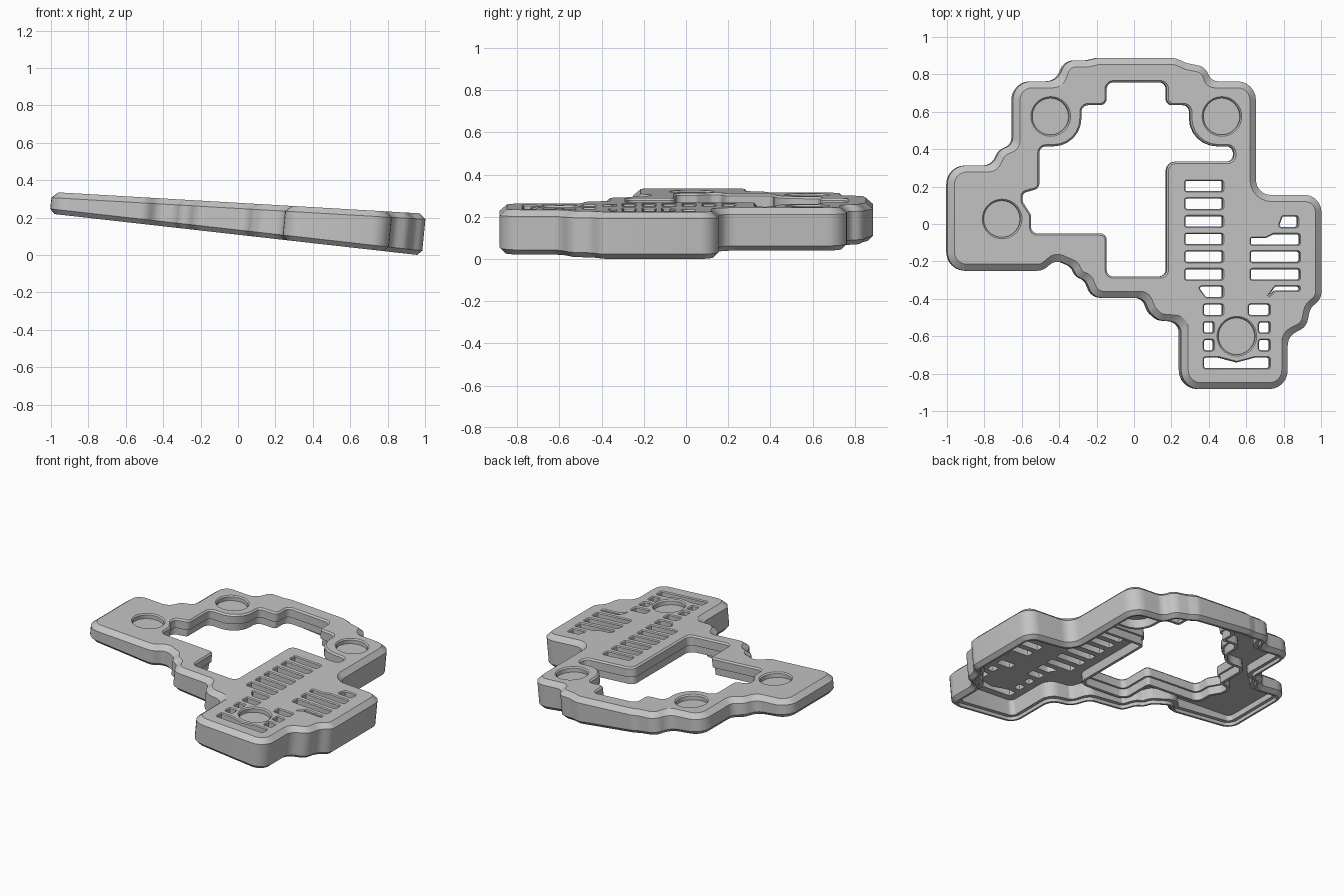
import bpy, bmesh, math
from mathutils import Vector, Matrix

if "Cube" in bpy.data.objects:
    bpy.data.objects.remove(bpy.data.objects["Cube"])

# Outlines run counter-clockwise: x, y and an optional corner radius
OUTER = [(-1, -.25, .1), (-.49, -.25), (-.42, -.19), (-.33, -.23), (-.31, -.28), (-.26, -.3),
         (-.22, -.395), (.05, -.395), (.08, -.47), (.13, -.515), (.25, -.525), (.25, -.883, .1),
         (.82, -.883, .1), (.82, -.6), (.92, -.55), (.94, -.45), (1, -.4), (1, .155, .09),
         (.65, .155), (.65, .763, .1), (.41, .763), (.38, .84), (.28, .86), (.22, .887),
         (-.2, .887), (-.25, .875), (-.37, .875), (-.41, .763), (-.65, .763, .1), (-.65, .425),
         (-.72, .395), (-.76, .313), (-1, .313, .1)]
HOLE = [(-.15, -.28), (.17, -.28), (.17, .333, .05), (.53, .333), (.53, .415),
        (.295, .415, .15), (.295, .635), (.17, .635), (.17, .757), (-.15, .757),
        (-.15, .635), (-.285, .635), (-.285, .415, .15), (-.51, .415), (-.51, .19),
        (-.6, .165), (-.6, .12), (-.555, .05), (-.555, -.05), (-.15, -.05)]
MAGNETS = [(-.45, .575), (.465, .575), (-.71, .027), (.545, -.6)]


def slot(row, x0, x1):
    y = .203 - .0945 * row
    return [(x0, y - .027), (x1, y - .027), (x1, y + .027), (x0, y + .027)]


VENTS = [slot(r, .27, .47) for r in range(6)] + [slot(r, .62, .88) for r in (4, 5)]
VENTS += [slot(7, .37, .47), slot(7, .61, .72)]
VENTS += [slot(r, *xs) for r in (8, 9) for xs in ((.37, .42), (.665, .72))]
VENTS += [[(.38, -.39), (.47, -.39), (.47, -.335), (.34, -.335)],
          [(.71, -.39), (.75, -.355), (.88, -.355), (.88, -.335), (.75, -.335)],
          [(.77, -.015), (.87, -.015), (.87, .04), (.79, .04)],
          [(.62, -.11), (.88, -.11), (.88, -.055), (.74, -.055), (.7, -.075), (.62, -.075)],
          [(.37, -.77), (.72, -.77), (.72, -.715), (.64, -.715), (.545, -.74),
           (.45, -.715), (.37, -.715)]]


def rounded(points, grow, radius, steps):
    """Offset a polygon outward by grow and fillet its corners."""
    n = len(points)
    p = [Vector(q[:2]) for q in points]
    d = [(p[(i + 1) % n] - p[i]).normalized() for i in range(n)]
    norm = [Vector((v.y, -v.x)) for v in d]
    moved = [p[i] + (norm[i - 1] + norm[i]) * grow / (1 + norm[i - 1].dot(norm[i]))
             for i in range(n)]
    loop = []
    for i in range(n):
        a, b = d[i - 1], d[i]
        turn = math.atan2(a.x * b.y - a.y * b.x, a.dot(b))
        side = math.copysign(1, turn)
        base = points[i][2] if len(points[i]) > 2 else radius
        r = max(base + side * grow, .004)
        half = math.tan(abs(turn) / 2)
        room = min((moved[i] - moved[i - 1]).length, (moved[(i + 1) % n] - moved[i]).length)
        # Large fillets may use most of an edge, small ones share it
        t = min(r * half, room * (.75 if base > .12 else .47))
        start = moved[i] - a * t
        centre = start + Vector((-a.y, a.x)) * side * t / half
        for k in range(steps + 1):
            loop.append(centre + Matrix.Rotation(turn * k / steps, 2) @ (start - centre))
    return loop


def circle(centre, radius, steps=40):
    return [Vector(centre) + radius * Vector((math.cos(a), math.sin(a)))
            for a in (math.tau * k / steps for k in range(steps))]


def place(p, side, h):
    """Height h below the sloped top, or above the steeper bottom; walls lean."""
    top = .279 - .058 * p.x
    z = top - h if side == "top" else .11 - .112 * p.x + h
    return (p.x + .005 - .1 * (top - z), p.y, z)


bm = bmesh.new()


def rings(make, profile):
    """Sweep an outline through a wall profile; return its rings of vertices."""
    out = [[bm.verts.new(place(p, side, h)) for p in make(grow)] for grow, side, h in profile]
    for lo, hi in zip(out, out[1:]):
        for i in range(len(lo)):
            bm.faces.new((lo[i - 1], lo[i], hi[i], hi[i - 1]))
    return out


def fill(loops):
    edges = []
    for loop in loops:
        for i in range(len(loop)):
            pair = (loop[i - 1], loop[i])
            edges.append(bm.edges.get(pair) or bm.edges.new(pair))
    bmesh.ops.triangle_fill(bm, edges=edges, use_beauty=True, normal=(0, 0, 1))


UNDER = .06
# Outer wall with top and bottom chamfers and a stepped inner rim
outer = rings(lambda g: rounded(OUTER, g, .08, 6),
              [(-.035, "top", 0), (0, "top", .03), (0, "low", .025), (-.025, "low", 0),
               (-.04, "low", 0), (-.04, "low", .022), (-.065, "low", .022),
               (-.065, "top", UNDER)])
# Short two-tier wall around the central opening
hole = rings(lambda g: rounded(HOLE, g, .035, 6),
             [(.01, "top", 0), (0, "top", .01), (0, "top", .065), (.014, "top", .065),
              (.014, "top", .118), (.034, "top", .118), (.034, "top", UNDER)])
# Chamfered vent slots
vents = [rings(lambda g: rounded(v, g, .008, 2),
               [(.006, "top", 0), (0, "top", .006), (0, "top", UNDER)]) for v in VENTS]
# Shallow round pockets
pockets = [rings(lambda g: circle(c, .098 + g),
                 [(.008, "top", 0), (0, "top", .008), (0, "top", .034)]) for c in MAGNETS]
for pocket in pockets:
    bm.faces.new(pocket[-1])
# Deck and its underside
fill([outer[0], hole[0]] + [r[0] for r in vents + pockets])
fill([outer[-1], hole[-1]] + [r[-1] for r in vents])
bmesh.ops.recalc_face_normals(bm, faces=bm.faces)

mesh = bpy.data.meshes.new("case_shell")
bm.to_mesh(mesh)
bm.free()
shell = bpy.data.objects.new("case_shell", mesh)
bpy.context.collection.objects.link(shell)

grey = bpy.data.materials.new("mid_grey")
grey.use_nodes = True
colour = (.55, .55, .55, 1)
grey.diffuse_color = colour
grey.node_tree.nodes["Principled BSDF"].inputs["Base Color"].default_value = colour
mesh.materials.append(grey)

bpy.context.view_layer.objects.active = shell
shell.select_set(True)
bpy.ops.object.shade_smooth_by_angle(angle=math.radians(25))
